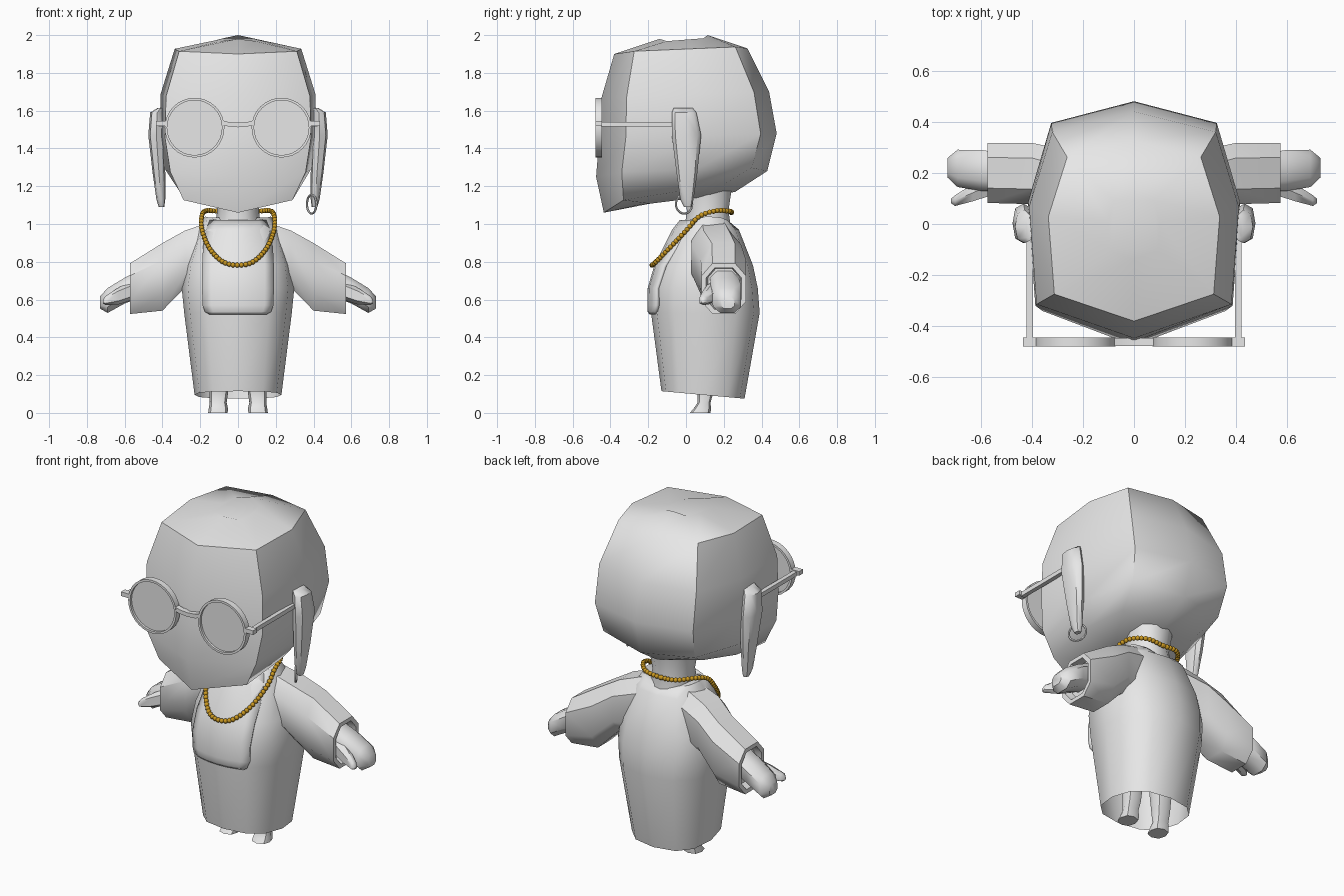
import bpy, bmesh, math
from mathutils import Vector

if "Cube" in bpy.data.objects:
    bpy.data.objects.remove(bpy.data.objects["Cube"])


def material(name, rgb):
    m = bpy.data.materials.new(name)
    m.diffuse_color = (*rgb, 1)
    m.use_nodes = True
    m.node_tree.nodes["Principled BSDF"].inputs["Base Color"].default_value = m.diffuse_color
    return m


GREY = material("plain_grey", (0.8, 0.8, 0.8))
GOLD = material("bead_gold", (0.6, 0.32, 0.015))


def finish(name, bm, mat=GREY, angle=50):
    bmesh.ops.recalc_face_normals(bm, faces=bm.faces)
    me = bpy.data.meshes.new(name)
    bm.to_mesh(me)
    bm.free()
    ob = bpy.data.objects.new(name, me)
    bpy.context.collection.objects.link(ob)
    me.materials.append(mat)
    bpy.ops.object.select_all(action='DESELECT')
    ob.select_set(True)
    bpy.context.view_layer.objects.active = ob
    bpy.ops.object.shade_smooth_by_angle(angle=math.radians(angle))
    return ob


def loft(name, rings, caps=(True, True), closed=False, angle=50):
    """Skin a row of equal-count point rings."""
    bm = bmesh.new()
    vs = [[bm.verts.new(p) for p in r] for r in rings]
    n = len(vs[0])
    pairs = list(zip(vs, vs[1:])) + ([(vs[-1], vs[0])] if closed else [])
    for a, b in pairs:
        for i in range(n):
            j = (i + 1) % n
            bm.faces.new((a[i], a[j], b[j], b[i]))
    if not closed:
        for use, r in zip(caps, (vs[0], vs[-1])):
            if use:
                bm.faces.new(r)
    return finish(name, bm, angle=angle)


def oval(lo_a, hi_a, lo_b, hi_b, n, e=2.5, phase=0.0):
    """Squared oval between two ranges, as (a, b) pairs."""
    out = []
    for i in range(n):
        t = 2 * math.pi * (i + phase) / n
        c, s = math.cos(t), math.sin(t)
        a = math.copysign(abs(c) ** (2 / e), c)
        b = math.copysign(abs(s) ** (2 / e), s)
        out.append(((lo_a + hi_a) / 2 + a * (hi_a - lo_a) / 2,
                    (lo_b + hi_b) / 2 + b * (hi_b - lo_b) / 2))
    return out


def z_ring(z, x0, x1, y0, y1, n=8, e=2.5, phase=0.0):
    return [(x, y, z) for x, y in oval(x0, x1, y0, y1, n, e, phase)]


def x_ring(s, x, z0, z1, y0, y1, n=8, e=2.6, phase=0.5):
    return [(s * x, y, z) for y, z in oval(y0, y1, z0, z1, n, e, phase)]


def box(name, x0, x1, y0, y1, z0, z1):
    bm = bmesh.new()
    bmesh.ops.create_cube(bm, size=1)
    for v in bm.verts:
        v.co = ((x0 + x1) / 2 + v.co.x * (x1 - x0),
                (y0 + y1) / 2 + v.co.y * (y1 - y0),
                (z0 + z1) / 2 + v.co.z * (z1 - z0))
    return finish(name, bm, angle=30)


# Head: eight-sided rings (front z, back z, front y, back y, half width, corner lift)
def head_ring(zf, zb, yf, yb, w, lift):
    d = yb - yf
    half = [(0, yf), (0.93 * w, yf + 0.15 * d), (w, yf + 0.58 * d),
            (0.78 * w, yb - 0.09 * d), (0, yb)]
    pts = half + [(-x, y) for x, y in half[3:0:-1]]
    return [(x, y, zf + (zb - zf) * (y - yf) / d + (lift if x else 0)) for x, y in pts]


loft("head", [head_ring(*r) for r in (
    (1.10, 1.15, -0.25, 0.15, 0.12, 0.0),
    (1.06, 1.17, -0.435, 0.26, 0.31, 0.05),
    (1.25, 1.28, -0.476, 0.43, 0.385, 0.02),
    (1.45, 1.48, -0.46, 0.48, 0.415, 0.0),
    (1.67, 1.70, -0.447, 0.44, 0.41, 0.0),
    (1.90, 1.93, -0.38, 0.325, 0.335, 0.01),
    (1.98, 2.0, -0.14, 0.115, 0.10, -0.015))])

# Neck and open-bottomed dress
loft("neck", [z_ring(z, -w, w, 0.11 - w, 0.12 + w, 10, 2.2)
              for z, w in ((0.94, 0.13), (1.07, 0.11), (1.2, 0.13))])
FRONT = [(0.10, -0.13), (0.53, -0.185), (0.66, -0.185), (0.78, -0.15),
         (0.97, -0.055), (1.04, 0.0)]
BACK_WIDTH = [(0.31, 0.23), (0.39, 0.285), (0.38, 0.298), (0.355, 0.28),
              (0.28, 0.215), (0.235, 0.175)]
rings = [z_ring(z, -w, w, yf, yb, 12) for (z, yf), (yb, w) in zip(FRONT, BACK_WIDTH)]
rings[0] = [(x, y, 0.115 - 0.09 * (y + 0.13)) for x, y, z in rings[0]]
rings[-1] = [(x, y, 0.99 + 0.05 * abs(x) / 0.175) for x, y, z in rings[-1]]
loft("dress", rings, caps=(False, True))


# Bib on the chest, following the dress front
def front_y(z):
    for (z0, y0), (z1, y1) in zip(FRONT, FRONT[1:]):
        if z <= z1:
            return y0 + (y1 - y0) * (z - z0) / (z1 - z0)
    return FRONT[-1][1]


bm = bmesh.new()
rows = []
for z, w in ((0.52, 0.15), (0.535, 0.175), (0.57, 0.188), (0.66, 0.19),
             (0.78, 0.19), (0.88, 0.185), (0.97, 0.17), (1.02, 0.15)):
    k = 1.2 + max(0, z - 0.75) * 6
    puff = 0.008 if z < 0.53 else 0.018
    rows.append([bm.verts.new((w * u, front_y(z) - puff + k * (w * u) ** 2, z))
                 for u in (-1, -0.75, -0.4, 0, 0.4, 0.75, 1)])
for a, b in zip(rows, rows[1:]):
    for i in range(6):
        bm.faces.new((a[i], a[i + 1], b[i + 1], b[i]))
bib = finish("bib", bm)
thick = bib.modifiers.new("thickness", 'SOLIDIFY')
thick.thickness = 0.022
thick.offset = -1

# Mirrored limbs, ears and spectacle sides
for s, side in ((-1, "left"), (1, "right")):
    loft(side + "_sleeve", [x_ring(s, *r) for r in (
        (0.12, 0.68, 1.03, 0.02, 0.26), (0.28, 0.655, 0.975, 0.02, 0.30),
        (0.40, 0.53, 0.91, 0.07, 0.325), (0.572, 0.515, 0.80, 0.075, 0.325),
        (0.572, 0.54, 0.775, 0.10, 0.30), (0.53, 0.56, 0.77, 0.11, 0.29))], angle=40)
    loft(side + "_hand", [x_ring(s, *r) for r in (
        (0.50, 0.61, 0.77, 0.12, 0.28), (0.60, 0.575, 0.72, 0.125, 0.295),
        (0.69, 0.525, 0.665, 0.14, 0.295), (0.73, 0.55, 0.62, 0.18, 0.26))])
    loft(side + "_thumb", [x_ring(s, *r, n=6) for r in (
        (0.55, 0.60, 0.70, 0.11, 0.20), (0.63, 0.575, 0.665, 0.085, 0.16),
        (0.70, 0.57, 0.62, 0.068, 0.115), (0.715, 0.58, 0.60, 0.08, 0.10))])
    loft(side + "_leg", [z_ring(z, *sorted((s * a, s * b)), c, d, 8) for z, a, b, c, d in (
        (0.0, 0.055, 0.158, 0.02, 0.13), (0.022, 0.053, 0.155, 0.04, 0.132),
        (0.055, 0.06, 0.15, 0.062, 0.13), (0.11, 0.052, 0.152, 0.06, 0.145),
        (0.30, 0.04, 0.16, 0.04, 0.17))])
    loft(side + "_ear", [z_ring(z, *sorted((s * a, s * b)), c, d, 8) for z, a, b, c, d in (
        (1.615, 0.39, 0.425, -0.065, 0.035), (1.59, 0.39, 0.465, -0.075, 0.055),
        (1.47, 0.39, 0.475, -0.075, 0.08), (1.27, 0.385, 0.452, -0.05, 0.06),
        (1.13, 0.385, 0.432, -0.03, 0.04), (1.09, 0.39, 0.42, -0.01, 0.03))])
    # Spectacle rim, lens, hinge and temple
    cx, cz = s * 0.23, 1.51
    rim = []
    for i in range(32):
        t = 2 * math.pi * i / 32
        rim.append([(cx + r * math.cos(t), y, cz + r * math.sin(t))
                    for r, y in ((0.158, -0.48), (0.158, -0.444),
                                 (0.145, -0.444), (0.145, -0.48))])
    loft(side + "_rim", rim, closed=True, angle=30)
    loft(side + "_lens", [[(cx + 0.147 * math.cos(math.pi * i / 16), y,
                            cz + 0.147 * math.sin(math.pi * i / 16)) for i in range(32)]
                          for y in (-0.466, -0.458)], angle=30)
    box(side + "_hinge", *sorted((s * 0.38, s * 0.435)), -0.48, -0.444, 1.52, 1.545)
    box(side + "_temple", *sorted((s * 0.395, s * 0.42)), -0.45, -0.04, 1.515, 1.54)

# Gently arched bridge
loft("bridge", [[(x, y, z + h) for y, h in ((-0.478, -0.012), (-0.446, -0.012),
                                            (-0.446, 0.012), (-0.478, 0.012))]
                for x, z in ((-0.085, 1.538), (-0.05, 1.528), (0, 1.524),
                             (0.05, 1.528), (0.085, 1.538))], angle=30)

# Hoop on one ear
hoop = []
across = Vector((0.5, -0.866, 0))
normal = Vector((0.866, 0.5, 0))
for i in range(24):
    t = math.pi * i / 12
    out = across * math.cos(t) + Vector((0, 0, math.sin(t)))
    hoop.append([Vector((0.39, -0.01, 1.105)) + out * (0.05 + 0.006 * math.cos(a))
                 + normal * 0.006 * math.sin(a)
                 for a in (math.pi * j / 3 for j in range(6))])
loft("hoop_earring", hoop, closed=True)

# Bead necklace spaced along a smooth loop
half = [(0, 0.24, 1.06), (0.10, 0.232, 1.067), (0.17, 0.16, 1.07), (0.192, 0.07, 1.04),
        (0.19, 0, 0.965), (0.15, -0.09, 0.87), (0.08, -0.158, 0.80), (0, -0.18, 0.782)]
loop = [Vector(p) for p in half] + [Vector((-x, y, z)) for x, y, z in half[-2:0:-1]]
path = []
for i in range(len(loop)):
    p0, p1, p2, p3 = (loop[(i + k) % len(loop)] for k in (-1, 0, 1, 2))
    for j in range(40):
        t = j / 40
        path.append(0.5 * (2 * p1 + (p2 - p0) * t + (2 * p0 - 5 * p1 + 4 * p2 - p3) * t * t
                           + (3 * p1 - p0 - 3 * p2 + p3) * t ** 3))
bm = bmesh.new()
travel, last = 1.0, path[0]
for p in path:
    travel += (p - last).length
    last = p
    if travel >= 0.021:
        travel = 0.0
        made = bmesh.ops.create_uvsphere(bm, u_segments=10, v_segments=7, radius=0.0135)
        bmesh.ops.translate(bm, verts=made["verts"], vec=p)
finish("bead_necklace", bm, GOLD, 60)
